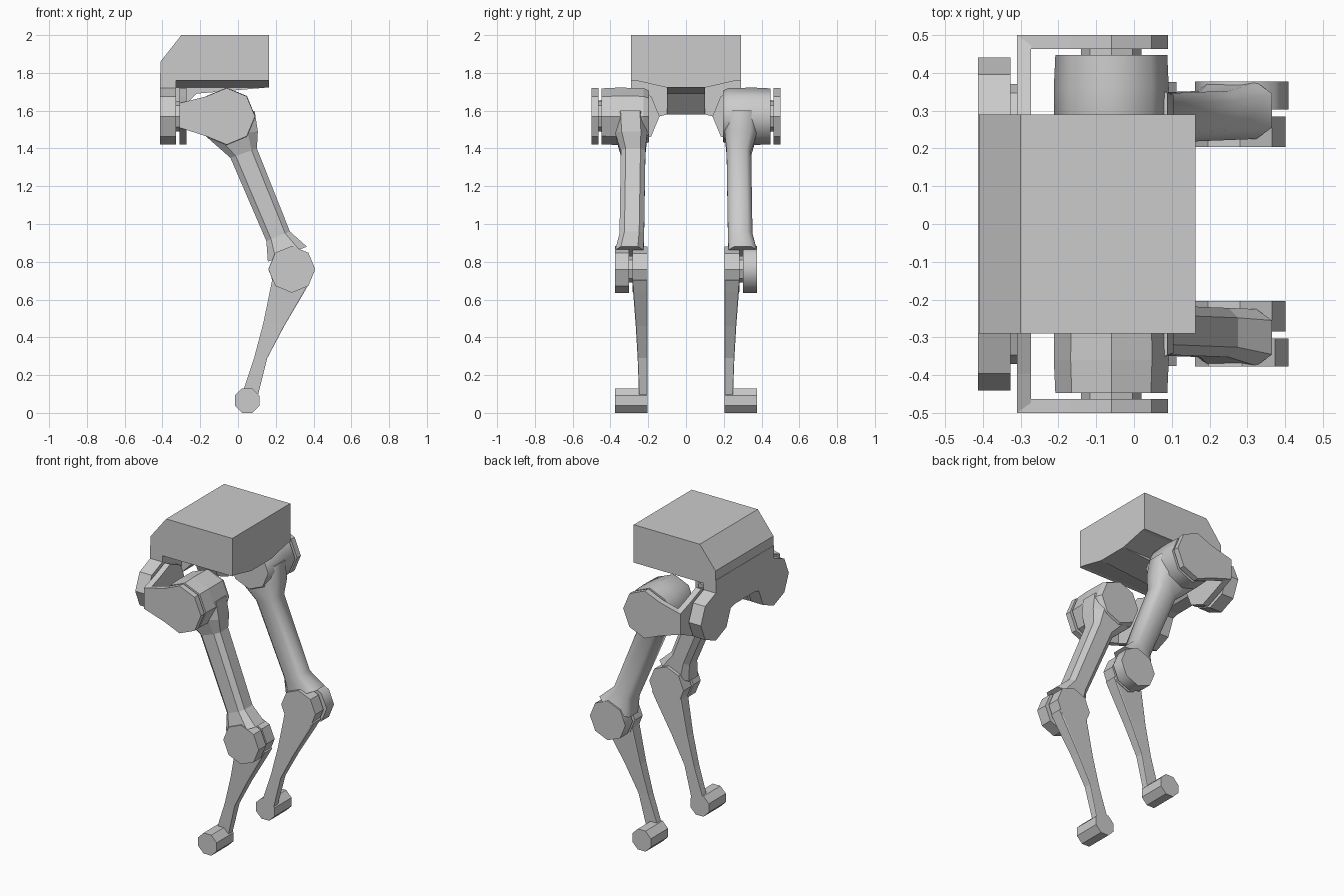
import bpy, bmesh, math

if "Cube" in bpy.data.objects:
    bpy.data.objects.remove(bpy.data.objects["Cube"])


def finish(name, bm, smooth=False):
    bmesh.ops.recalc_face_normals(bm, faces=bm.faces)
    me = bpy.data.meshes.new(name)
    bm.to_mesh(me)
    bm.free()
    ob = bpy.data.objects.new(name, me)
    bpy.context.collection.objects.link(ob)
    if smooth:
        me.polygons.foreach_set("use_smooth", [True] * len(me.polygons))
        me.set_sharp_from_angle(angle=math.radians(60))
    return ob


def loft(name, rings, smooth=False):
    """Skin a list of equal-length point rings and cap both ends."""
    bm = bmesh.new()
    loops = [[bm.verts.new(p) for p in r] for r in rings]
    n = len(loops[0])
    for a, b in zip(loops, loops[1:]):
        for i in range(n):
            j = (i + 1) % n
            bm.faces.new((a[i], a[j], b[j], b[i]))
    bm.faces.new(loops[0])
    bm.faces.new(loops[-1])
    return finish(name, bm, smooth)


def prism(name, pts, axis, a, b, smooth=False):
    """Extrude an (x,z) profile along y, or a (y,z) profile along x."""
    place = (lambda p, t: (p[0], t, p[1])) if axis == 'y' else (lambda p, t: (t, p[0], p[1]))
    return loft(name, [[place(p, t) for p in pts] for t in (a, b)], smooth)


def ngon(cx, cz, r, n=8, turn=0.0):
    return [(cx + r * math.cos(turn + math.tau * i / n),
             cz + r * math.sin(turn + math.tau * i / n)) for i in range(n)]


def limb(name, rings, side, cham, smooth=False):
    """Rings: back edge (x,z), front edge (x,z), inner y, outer y; corners chamfered."""
    out = []
    for x0, z0, x1, z1, yi, yo in rings:
        c = cham
        sec = [(0, c), (c, 0), (1 - c, 0), (1, c), (1, 1 - c), (1 - c, 1), (c, 1), (0, 1 - c)]
        out.append([(x0 + (x1 - x0) * u, side * (yi + (yo - yi) * v), z0 + (z1 - z0) * u)
                    for u, v in sec])
    return loft(name, out, smooth)


# Torso shell, shallow keel and rear wedge
prism("torso", [(-.41, 1.76), (-.41, 1.86), (-.30, 2), (.163, 2), (.163, 1.76)], 'y', -.29, .29)
prism("torso_keel", [(-.29, 1.765), (-.1, 1.722), (.1, 1.722), (.29, 1.765)], 'x', -.33, .163)
prism("rear_wedge", [(.16, 1.723), (-.22, 1.69), (-.325, 1.58), (-.40, 1.58), (-.40, 1.75),
                     (.16, 1.75)], 'y', -.1, .1)

# Back plate carrying both hip pivots
half = [(.10, 1.58), (.14, 1.57), (.184, 1.464), (.29, 1.42), (.396, 1.464), (.44, 1.57),
        (.396, 1.676), (.29, 1.72), (.29, 1.80)]
prism("hip_back_plate", half + [(-y, z) for y, z in reversed(half)], 'x', -.412, -.327)

for s, tag in ((-1, "right"), (1, "left")):
    soft = s > 0

    # Hip bracket: rear pivot plate, side plate and axles
    rear = [(.5, 1.64), (.396, 1.676), (.29, 1.72), (.184, 1.676), (.14, 1.57), (.184, 1.464),
            (.29, 1.42), (.396, 1.464), (.5, 1.51)]
    prism(tag + "_bracket_rear", [(s * y, z) for y, z in rear], 'x', -.31, -.272)
    arm = [(-.31, 1.64), (-.166, 1.676), (-.06, 1.72), (.046, 1.676), (.09, 1.57),
           (.046, 1.464), (-.06, 1.42), (-.166, 1.464), (-.31, 1.51)]
    prism(tag + "_bracket_side", arm, 'y', s * .463, s * .5)
    prism(tag + "_roll_axle", ngon(s * .29, 1.57, .08), 'x', -.33, -.30)
    prism(tag + "_hip_axle", ngon(-.06, 1.57, .08), 'y', s * .44, s * .47)

    # Hip drum, slightly fuller where the thigh joins
    drum = [(.195, .135), (.225, .15), (.36, .152), (.447, .148)]
    loft(tag + "_hip_drum", [[(x, s * y, z) for x, z in ngon(-.06, 1.57, r)]
                             for y, r in drum], soft)

    # Thigh and its outer knee disc
    limb(tag + "_thigh", [(-.19, 1.53, .088, 1.60, .21, .38),
                          (-.165, 1.46, .105, 1.49, .205, .375),
                          (-.04, 1.35, .10, 1.40, .215, .345),
                          (.15, .91, .275, .96, .222, .352),
                          (.158, .80, .365, .88, .225, .375)], s, .2, soft)
    prism(tag + "_thigh_knee", ngon(.285, .76, .124), 'y', s * .303, s * .377, soft)

    # Shin with knee disc
    prism(tag + "_shin_knee", ngon(.28, .76, .12), 'y', s * .204, s * .284)
    prism(tag + "_knee_axle", ngon(.283, .76, .07), 'y', s * .27, s * .32)
    limb(tag + "_shin", [(.172, .76, .385, .70, .204, .284),
                         (.18, .70, .35, .638, .204, .28),
                         (.135, .48, .245, .46, .204, .266),
                         (.085, .29, .155, .29, .204, .256),
                         (.018, .09, .10, .07, .204, .248)], s, .04)

    # Foot roller
    prism(tag + "_foot", ngon(.048, .065, .065 / math.cos(math.pi / 8), 8, math.pi / 8),
          'y', s * .204, s * .375)
